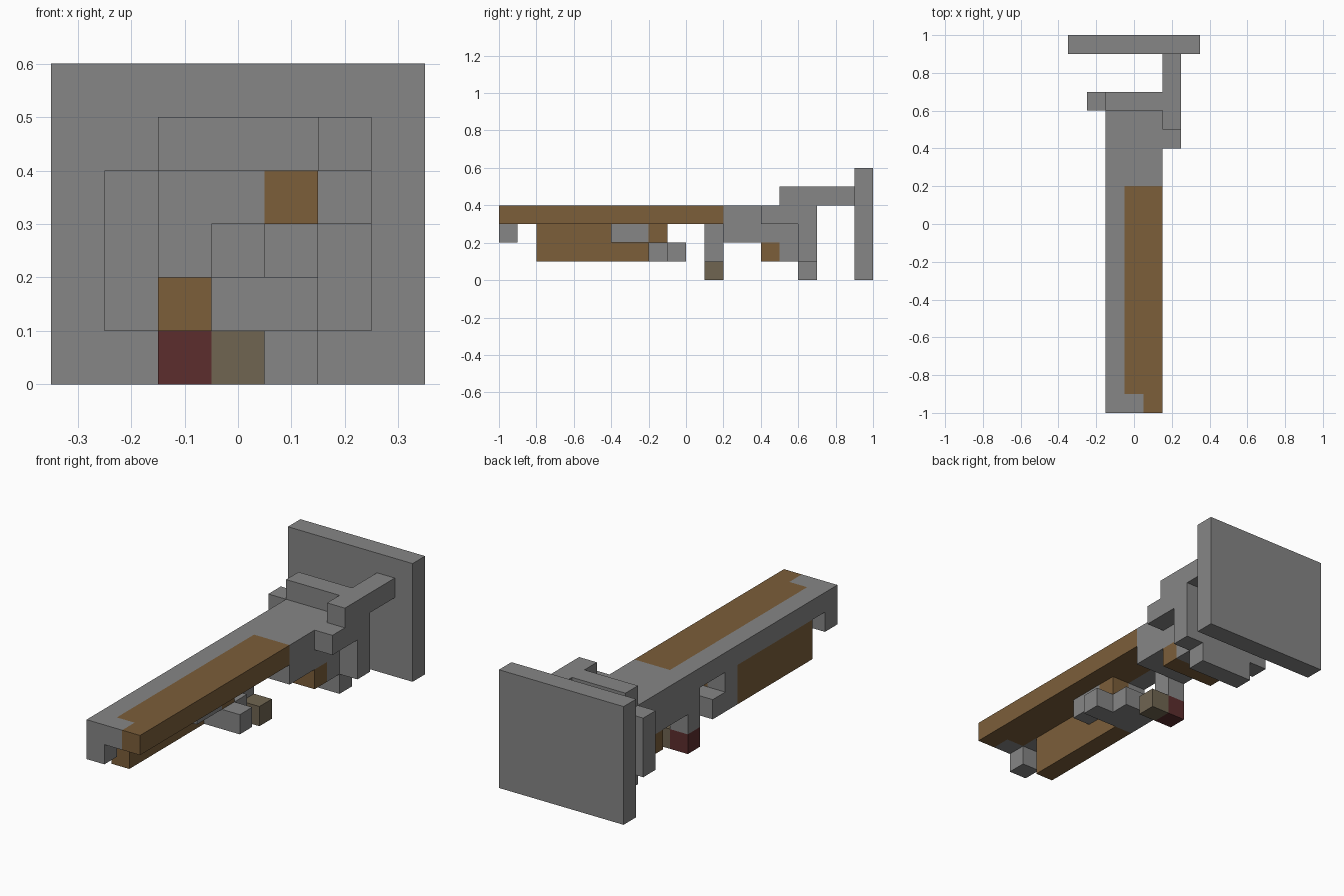
import bpy
from mathutils import Vector

start_cube = bpy.data.objects.get("Cube")
if start_cube:
    bpy.data.objects.remove(start_cube, do_unlink=True)

UNIT = 0.1  # edge of one building block


def material(name, rgb):
    mat = bpy.data.materials.new(name)
    mat.use_nodes = True
    colour = (*rgb, 1)
    mat.diffuse_color = colour
    bsdf = mat.node_tree.nodes["Principled BSDF"]
    bsdf.inputs["Base Color"].default_value = colour
    bsdf.inputs["Roughness"].default_value = 0.9
    return mat


grey = material("steel_grey", (0.238, 0.238, 0.238))
brown = material("wood_brown", (0.2, 0.112, 0.042))
red = material("dark_red", (0.107, 0.027, 0.027))
taupe = material("taupe", (0.16, 0.13, 0.083))


def block(name, mat, x, y, z):
    """Box from (low, high) block counts along each axis."""
    low, high = (Vector(c) * UNIT for c in zip(x, y, z))
    bpy.ops.mesh.primitive_cube_add(size=1, location=(low + high) / 2)
    obj = bpy.context.object
    obj.name = name
    obj.scale = high - low
    bpy.ops.object.transform_apply(location=False, rotation=False, scale=True)
    obj.data.materials.append(mat)
    return obj


LEFT, RIGHT = 1.5, -1.5   # sides of the long body
INNER = -0.5              # inner side of the narrow grey rail

# Long barrel: grey rail beside a wooden strip, stepped at the muzzle
block("barrel_rail", grey, (RIGHT, INNER), (-10, 2), (3, 4))
block("barrel_strip", brown, (INNER, LEFT), (-9, 2), (3, 4))
block("muzzle_step", grey, (INNER, 0.5), (-10, -9), (3, 4))
block("muzzle_strip", brown, (0.5, LEFT), (-10, -9), (3, 4))
block("front_sight", grey, (RIGHT, INNER), (-10, -9), (2, 3))

# Wooden fore grip with the mechanism beside it
block("fore_grip", brown, (RIGHT, INNER), (-8, -2), (1, 3))
block("fore_grip_end", grey, (RIGHT, INNER), (-2, -1), (2, 3))
block("side_rod", grey, (INNER, 0.5), (-4, -2), (2, 3))
block("side_rod_end", brown, (INNER, 0.5), (-2, -1), (2, 3))
block("lower_crossbar", grey, (RIGHT, LEFT), (-2, -1), (1, 2))
block("lower_crossbar_step", grey, (RIGHT, 0.5), (-1, 0), (1, 2))

# Handle post with two coloured feet
block("handle_post", grey, (RIGHT, INNER), (1, 2), (1, 3))
block("handle_foot", red, (RIGHT, INNER), (1, 2), (0, 1))
block("handle_side_foot", taupe, (INNER, 0.5), (1, 2), (0, 1))

# Rear body
block("rear_body", grey, (RIGHT, LEFT), (2, 6), (2, 4))
block("rear_wood_band", brown, (RIGHT, LEFT), (4, 5), (1, 2))
block("rear_lower_body", grey, (RIGHT, LEFT), (5, 6), (1, 2))
block("rear_plate", grey, (-2.5, 2.5), (6, 7), (1, 4))
block("rear_foot", grey, (RIGHT, LEFT), (6, 7), (0, 1))
block("side_bracket", grey, (LEFT, 2.5), (4, 6), (3, 4))

# Upper bar and arm reaching back to the end board
block("upper_bar", grey, (RIGHT, LEFT), (6, 7), (4, 5))
block("rear_arm", grey, (LEFT, 2.5), (5, 9), (4, 5))
block("end_board", grey, (-3.5, 3.5), (9, 10), (0, 6))
